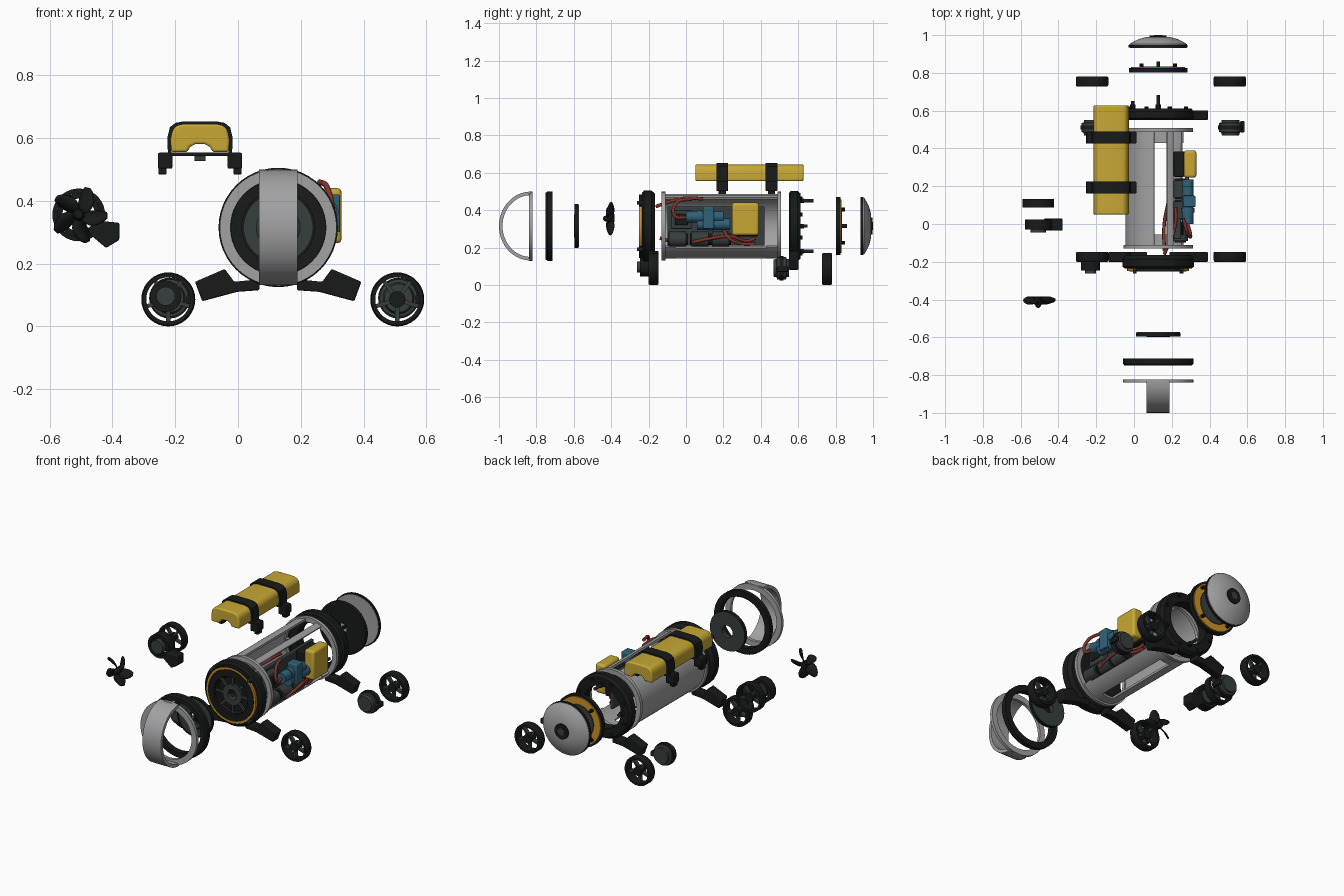
import bpy, bmesh, math
from mathutils import Matrix, Vector

if "Cube" in bpy.data.objects:
    bpy.data.objects.remove(bpy.data.objects["Cube"])

def material(name, r, g, b):
    m = bpy.data.materials.new(name)
    m.diffuse_color = (r, g, b, 1)
    m.use_nodes = True
    m.node_tree.nodes["Principled BSDF"].inputs["Base Color"].default_value = m.diffuse_color
    return m

BLACK = material("black plastic", 0.009, 0.010, 0.010)
DARK = material("dark grey metal", 0.038, 0.048, 0.048)
GREY = material("hull grey", 0.36, 0.36, 0.37)
YELLOW = material("float yellow", 0.57, 0.39, 0.035)
ORANGE = material("seal orange", 0.6, 0.29, 0.02)
RED = material("wire red", 0.22, 0.035, 0.025)
BLUE = material("housing blue", 0.03, 0.12, 0.19)
CX, CZ = 0.128, 0.315     # hull axis

def finish(name, bm, mat, bevel=0, angle=35):
    bmesh.ops.remove_doubles(bm, verts=bm.verts, dist=1e-5)
    bmesh.ops.recalc_face_normals(bm, faces=bm.faces)
    me = bpy.data.meshes.new(name)
    bm.to_mesh(me)
    bm.free()
    me.materials.append(mat)
    me.shade_smooth()
    me.set_sharp_from_angle(angle=math.radians(angle))
    ob = bpy.data.objects.new(name, me)
    bpy.context.collection.objects.link(ob)
    if bevel:
        b = ob.modifiers.new("bevel", "BEVEL")
        b.width, b.segments, b.limit_method = bevel, 3, "ANGLE"
    return ob

def lathe(name, prof, mat, cx=CX, cz=CZ, a0=0, a1=360, n=48):
    """Sweep a closed (radius, y) profile round an axis parallel to y."""
    bm = bmesh.new()
    full = a1 - a0 >= 360
    rows = []
    for i in range(n if full else n + 1):
        a = math.radians(a0 + (a1 - a0) * i / n)
        rows.append([bm.verts.new((cx + r * math.cos(a), y, cz + r * math.sin(a))) for r, y in prof])
    k = len(prof)
    for i in range(n):
        p, q = rows[i], rows[(i + 1) % len(rows)]
        for j in range(k):
            bm.faces.new((p[j], p[(j + 1) % k], q[(j + 1) % k], q[j]))
    if not full:
        bm.faces.new(rows[0])
        bm.faces.new(rows[-1])
    bmesh.ops.dissolve_degenerate(bm, dist=1e-5, edges=bm.edges)
    return finish(name, bm, mat)

def ring(name, r0, r1, y0, y1, mat, cx=CX, cz=CZ, **kw):
    return lathe(name, [(r0, y0), (r1, y0), (r1, y1), (r0, y1)], mat, cx, cz, **kw)

def disc(name, r, y0, y1, mat, cx=CX, cz=CZ, n=32):
    return ring(name, 0, r, y0, y1, mat, cx, cz, n=n)

def prism(name, pts, y0, y1, mat, bevel=0):
    """Extrude an (x, z) outline along y."""
    bm = bmesh.new()
    f = bm.faces.new([bm.verts.new((x, y0, z)) for x, z in pts])
    ext = bmesh.ops.extrude_face_region(bm, geom=[f])
    bmesh.ops.translate(bm, vec=(0, y1 - y0, 0), verts=[v for v in ext["geom"] if isinstance(v, bmesh.types.BMVert)])
    return finish(name, bm, mat, bevel)

def box(name, x0, x1, y0, y1, z0, z1, mat, bevel=0.006):
    return prism(name, [(x0, z0), (x1, z0), (x1, z1), (x0, z1)], y0, y1, mat, bevel)

def wire(name, pts, mat, r=0.009):
    cu = bpy.data.curves.new(name, "CURVE")
    cu.dimensions, cu.bevel_depth, cu.bevel_resolution, cu.resolution_u = "3D", r, 2, 6
    sp = cu.splines.new("BEZIER")
    sp.bezier_points.add(len(pts) - 1)
    for p, co in zip(sp.bezier_points, pts):
        p.co, p.handle_left_type, p.handle_right_type = co, "AUTO", "AUTO"
    cu.use_fill_caps = True
    cu.materials.append(mat)
    bpy.context.collection.objects.link(bpy.data.objects.new(name, cu))

def spokes(name, cx, cz, y0, y1, r0, r1, w, count, mat):
    bm = bmesh.new()
    for i in range(count):
        m = (Matrix.Translation((cx, (y0 + y1) / 2, cz)) @ Matrix.Rotation(math.tau * i / count + math.pi / 2, 4, "Y")
             @ Matrix.Translation(((r0 + r1) / 2, 0, 0)) @ Matrix.Diagonal((r1 - r0, y1 - y0, w, 1)))
        bmesh.ops.create_cube(bm, size=1, matrix=m)
    return finish(name, bm, mat)

def bolts(name, r, y0, y1, count, mat, rad=0.01, start=0):
    for i in range(count):
        a = math.radians(start) + math.tau * i / count
        disc(name, rad, y0, y1, mat, CX + r * math.cos(a), CZ + r * math.sin(a), n=10)

def propeller(name, cx, cy, cz, R, mat, count=5):
    bm = bmesh.new()
    for b in range(count):
        prev = None
        for i in range(6):
            t = i / 5
            r = 0.014 + (R - 0.014) * t
            w = 0.009 + 0.022 * math.sin(math.pi * min(1, 0.15 + t * 0.75))
            pitch = math.radians(50 - 22 * t)
            row = []
            for s in (-1, 0, 1):
                v = Vector((r - 0.006 * s * s * t, s * w * math.sin(pitch), s * w * math.cos(pitch) + 0.02 * t * t))
                row.append(bm.verts.new(Matrix.Rotation(math.tau * b / count + 0.3, 3, "Y") @ v + Vector((cx, cy, cz))))
            if prev:
                for j in (0, 1):
                    bm.faces.new((prev[j], prev[j + 1], row[j + 1], row[j]))
            prev = row
    ob = finish(name + "_blades", bm, mat, angle=60)
    s = ob.modifiers.new("thickness", "SOLIDIFY")
    s.thickness, s.offset = 0.006, 0
    lathe(name + "_hub", [(0, cy - 0.04), (0.012, cy - 0.034), (0.019, cy - 0.015), (0.019, cy + 0.022), (0, cy + 0.022)], mat, cx, cz, n=20)

# Front dome guard: base ring plus a wide vertical hoop
ring("dome_guard_ring", 0.152, 0.186, -0.84, -0.822, GREY)
bm = bmesh.new()
prev = None
for i in range(33):
    a = math.pi * (i / 32 - 0.5)
    row = [bm.verts.new((CX + sx * 0.061, -0.83 - d * math.cos(a), CZ + r * math.sin(a)))
           for sx, r, d in ((-1, 0.184, 0.17), (1, 0.184, 0.17), (1, 0.165, 0.151), (-1, 0.165, 0.151))]
    if prev:
        for j in range(4):
            bm.faces.new((prev[j], prev[(j + 1) % 4], row[(j + 1) % 4], row[j]))
    else:
        bm.faces.new(row)
    prev = row
bm.faces.new(prev)
finish("dome_guard_hoop", bm, GREY)

# Black clamp ring and lens plate
lathe("clamp_ring", [(0.15, -0.75), (0.178, -0.75), (0.186, -0.74), (0.186, -0.713), (0.15, -0.713)], BLACK)
lathe("lens_plate", [(0.035, -0.599), (0.06, -0.599), (0.07, -0.592), (0.115, -0.592), (0.115, -0.573), (0.035, -0.573)], DARK)
ring("lens_rim", 0.109, 0.117, -0.595, -0.577, BLACK)

# Front end cap with orange seal, shielded above and below
lathe("front_cap", [(0.03, -0.225), (0.1, -0.225), (0.11, -0.235), (0.178, -0.235), (0.19, -0.225), (0.19, -0.185),
                    (0.172, -0.165), (0.03, -0.165)], BLACK)
ring("front_cap_seal", 0.152, 0.164, -0.25, -0.235, ORANGE)
for a in (40, 220):
    ring("front_cap_shield", 0.164, 0.17, -0.252, -0.23, BLACK, a0=a, a1=a + 100, n=16)
ring("front_cap_inner", 0.112, 0.151, -0.252, -0.23, BLACK)
ring("front_cap_socket", 0.03, 0.062, -0.24, -0.2, DARK)
bolts("front_cap_bolt", 0.175, -0.262, -0.23, 4, DARK, start=45)
spokes("front_cap_ribs", CX, CZ, -0.236, -0.22, 0.06, 0.115, 0.014, 8, DARK)

# Hull: left half shell, open right side with rails, end flanges
T0, T1 = -0.12, 0.5
ring("hull_shell", 0.162, 0.174, T0, T1, GREY, a0=97, a1=263, n=40)
ring("hull_lower_rail", 0.162, 0.174, T0, T1, GREY, a0=286, a1=318, n=8)
ring("hull_upper_rail", 0.162, 0.174, T0, T1, GREY, a0=62, a1=74, n=4)
for y in (-0.13, 0.488):
    ring("hull_flange", 0.155, 0.184, y, y + 0.02, GREY)
for y0, y1 in ((T0, -0.055), (0.43, T1)):
    ring("hull_end_band", 0.162, 0.174, y0, y1, GREY, a0=-97, a1=-40, n=14)

# Electronics bay on the open right side
box("circuit_tray", 0.19, 0.21, -0.1, 0.42, 0.21, 0.42, DARK)
box("battery_pack", 0.265, 0.33, 0.245, 0.39, 0.265, 0.44, YELLOW, 0.014)
box("battery_base", 0.21, 0.268, 0.25, 0.385, 0.26, 0.42, BLACK)
for z, y0, y1 in ((0.365, 0.0, 0.2), (0.325, 0.06, 0.235)):
    disc("pump_housing", 0.03, y0, y1, BLUE, 0.285, z, 20)
    disc("pump_collar", 0.035, y0 + 0.06, y0 + 0.085, BLUE, 0.285, z, 20)
box("pump_block", 0.26, 0.325, 0.09, 0.15, 0.3, 0.42, BLUE)
for y0 in (-0.09, 0.03, 0.14):
    disc("motor_can", 0.04, y0, y0 + 0.09, DARK, 0.245, 0.245, 20)
    disc("motor_can_end", 0.03, y0 - 0.008, y0 + 0.1, BLACK, 0.245, 0.245, 16)
box("controller_board", 0.21, 0.25, -0.08, 0.03, 0.3, 0.4, DARK)
box("controller_chip", 0.25, 0.262, -0.06, 0.01, 0.32, 0.38, BLACK)
wire("upper_wire", [(0.16, -0.16, 0.42), (0.2, -0.07, 0.45), (0.22, 0.01, 0.465), (0.22, 0.09, 0.46)], RED)
wire("drop_wire", [(0.26, 0.03, 0.46), (0.285, -0.05, 0.44), (0.3, -0.06, 0.37), (0.285, 0.0, 0.36)], RED)
wire("lower_wire", [(0.28, 0.04, 0.23), (0.29, 0.14, 0.25), (0.28, 0.24, 0.26), (0.25, 0.33, 0.235), (0.24, 0.37, 0.25)], RED)
wire("rear_wire", [(0.27, 0.2, 0.3), (0.285, 0.23, 0.25), (0.26, 0.3, 0.22), (0.24, 0.37, 0.22)], RED)
wire("floor_wire", [(0.16, -0.14, 0.25), (0.16, 0.0, 0.22), (0.18, 0.11, 0.24)], RED)

# Rear collar with three studs
lathe("rear_collar", [(0.125, 0.55), (0.175, 0.55), (0.188, 0.56), (0.188, 0.595), (0.175, 0.612), (0.125, 0.612)], BLACK)
for sx, sz, end in ((0, 0.135, 0.683), (0, -0.135, 0.683), (-0.135, 0, 0.65)):
    disc("rear_stud", 0.009, 0.6, end, DARK, CX + sx, CZ + sz, 10)
    disc("rear_stud_nut", 0.014, 0.61, 0.632, BLACK, CX + sx, CZ + sz, 6)
bolts("rear_collar_bolt", 0.16, 0.605, 0.622, 8, BLACK, 0.01, 22)

# Rear seal plate
ring("seal_plate", 0.03, 0.155, 0.803, 0.825, BLACK)
ring("seal_plate_ring", 0.1, 0.143, 0.822, 0.832, ORANGE)
ring("seal_plate_inner", 0.03, 0.098, 0.822, 0.834, DARK)
disc("seal_plate_stud", 0.01, 0.81, 0.86, BLACK)
bolts("seal_plate_bolt", 0.125, 0.82, 0.85, 4, BLACK, 0.01, 45)

# Rear dome
ring("rear_dome_flange", 0.14, 0.156, 0.934, 0.947, BLACK)
lathe("rear_dome", [(0, 0.937), (0.149, 0.932), (0.152, 0.952), (0.13, 0.966), (0.1, 0.98), (0.065, 0.989), (0, 0.993)], GREY)
disc("rear_dome_knob", 0.045, 0.98, 0.998, BLACK)
disc("rear_dome_plug", 0.022, 0.99, 1.0, DARK)

# Legs under both caps
LEG = [(0.17, 0.183), (0.265, 0.142), (0.242, 0.08), (0.13, 0.11), (0.06, 0.115), (0.06, 0.15), (0.14, 0.142)]
for end, y0 in (("front", -0.2), ("rear", 0.55)):
    for s in (-1, 1):
        prism(end + "_leg", [(CX + s * x, z) for x, z in LEG], y0, y0 + 0.052, BLACK, 0.005)

# Four ducted wheels
for wx in (-0.222, 0.507):
    for wy in (-0.2, 0.728):
        lathe("wheel_duct", [(0.07, wy), (0.082, wy), (0.086, wy + 0.008), (0.086, wy + 0.046), (0.082, wy + 0.053), (0.07, wy + 0.053)],
              BLACK, wx, 0.086, n=36)
        disc("wheel_hub", 0.026, wy + 0.004, wy + 0.05, BLACK, wx, 0.086, 24)
        spokes("wheel_spokes", wx, 0.086, wy + 0.012, wy + 0.035, 0.02, 0.074, 0.013, 5, DARK)
    # separate rear motor
    mx = wx + 0.004
    lathe("rear_motor", [(0, 0.468), (0.045, 0.468), (0.05, 0.485), (0.06, 0.487), (0.06, 0.535), (0.048, 0.538), (0.048, 0.55), (0, 0.55)],
          DARK, mx, 0.09, n=28)
    ring("rear_motor_band", 0.055, 0.065, 0.5, 0.522, BLACK, mx, 0.09, n=28)
    box("rear_motor_lug", wx + 0.055, wx + 0.078, 0.485, 0.545, 0.07, 0.1, BLACK)
disc("front_left_motor", 0.05, -0.245, -0.19, BLACK, -0.23, 0.096, 28)
disc("front_left_motor_nose", 0.03, -0.262, -0.24, DARK, -0.23, 0.096, 20)

# Side thruster: propeller, motor mount, duct
TX, TZ = -0.507, 0.355
propeller("thruster_propeller", TX, -0.405, TZ, 0.09, BLACK)
ring("thruster_mount_ring", 0.052, 0.07, -0.03, 0.025, BLACK, TX, TZ, n=32)
disc("thruster_motor", 0.04, -0.045, 0.02, DARK, TX, TZ, 24)
spokes("thruster_mount_arms", TX, TZ, -0.02, 0.01, 0.03, 0.06, 0.015, 5, BLACK)
prism("thruster_bracket", [(-0.48, 0.3), (-0.42, 0.25), (-0.378, 0.275), (-0.378, 0.33), (-0.43, 0.335), (-0.45, 0.35)],
      -0.035, 0.028, BLACK, 0.005)
ring("thruster_duct", 0.07, 0.084, 0.088, 0.132, BLACK, TX, TZ, n=36)
disc("thruster_duct_hub", 0.025, 0.095, 0.128, BLACK, TX, TZ, 20)
spokes("thruster_duct_spokes", TX, TZ, 0.1, 0.12, 0.02, 0.073, 0.012, 5, DARK)

# Yellow float with notched underside, and two strap clamps
FX = -0.121
half = [(0.092, 0.555), (0.094, 0.595), (0.088, 0.625), (0.074, 0.64), (0.05, 0.645)]
notch = [(0.04, 0.555), (0.032, 0.572), (0.015, 0.58)]
right = notch[::-1] + half
prism("float_block", [(FX + x, z) for x, z in right] + [(FX - x, z) for x, z in right[::-1]], 0.05, 0.628, YELLOW, 0.008)
outer = [(0.102, 0.545), (0.104, 0.6), (0.096, 0.634), (0.078, 0.648), (0.05, 0.653)]
inner = [(0.09, 0.545), (0.092, 0.595), (0.086, 0.625), (0.072, 0.638), (0.05, 0.643)]
for y in (0.162, 0.426):
    band = outer + [(-x, z) for x, z in outer[::-1]] + [(-x, z) for x, z in inner] + inner[::-1]
    prism("float_strap", [(FX + x, z) for x, z in band], y, y + 0.063, BLACK)
    box("strap_base", FX - 0.13, FX + 0.13, y, y + 0.063, 0.542, 0.554, BLACK, 0.003)
    box("strap_tab", FX - 0.018, FX + 0.018, y + 0.01, y + 0.053, 0.526, 0.545, DARK, 0.004)
    for s in (-1, 1):
        x = FX + s * 0.111
        box("strap_clamp", x - 0.023, x + 0.023, y, y + 0.063, 0.502, 0.552, BLACK, 0.005)
        box("strap_foot", x + s * 0.008 - 0.013, x + s * 0.008 + 0.013, y + 0.012, y + 0.051, 0.484, 0.504, BLACK, 0.003)
